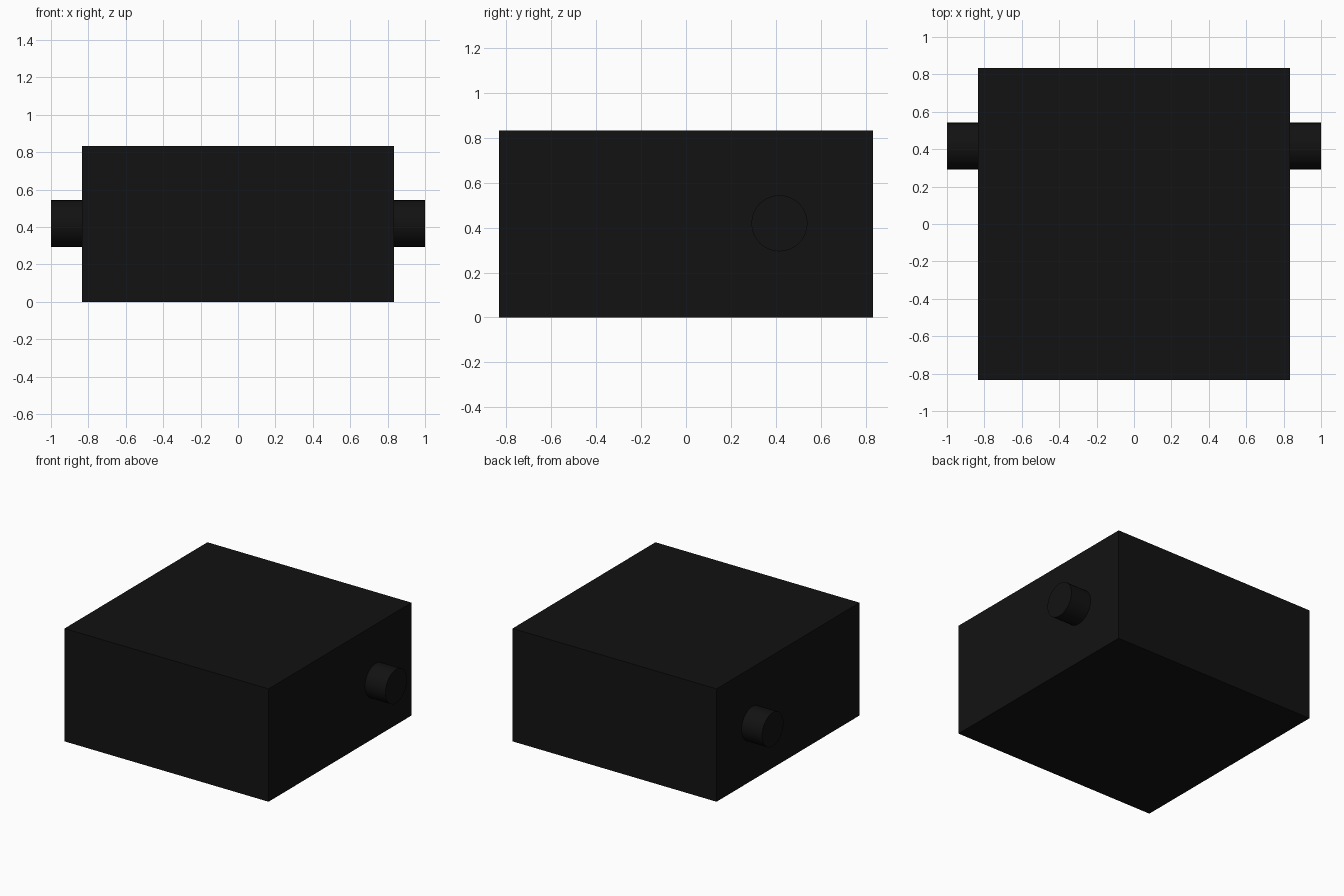
import bpy
from math import radians

if "Cube" in bpy.data.objects:
    bpy.data.objects.remove(bpy.data.objects["Cube"])

H = 0.833      # half width of the block, also its height
PEG_R = 0.125  # peg radius

# Near-black material shared by all parts
black = bpy.data.materials.new("black")
black.diffuse_color = (0.006, 0.006, 0.006, 1)
black.use_nodes = True
black.node_tree.nodes["Principled BSDF"].inputs["Base Color"].default_value = black.diffuse_color

# Main block
bpy.ops.mesh.primitive_cube_add(size=1, location=(0, 0, H / 2))
block = bpy.context.object
block.name = "block"
block.scale = (2 * H, 2 * H, H)
bpy.ops.object.transform_apply(location=False, rotation=False, scale=True)
block.data.materials.append(black)

# Pivot peg on each side, towards the back
for name, side in (("left_peg", -1), ("right_peg", 1)):
    bpy.ops.mesh.primitive_cylinder_add(
        vertices=32, radius=PEG_R, depth=1 - H + 0.01,
        location=(side * (1 + H - 0.01) / 2, H / 2, H / 2 + 0.003),
        rotation=(0, radians(90), 0))
    peg = bpy.context.object
    peg.name = name
    bpy.ops.object.shade_smooth_by_angle(angle=radians(30))
    peg.data.materials.append(black)
